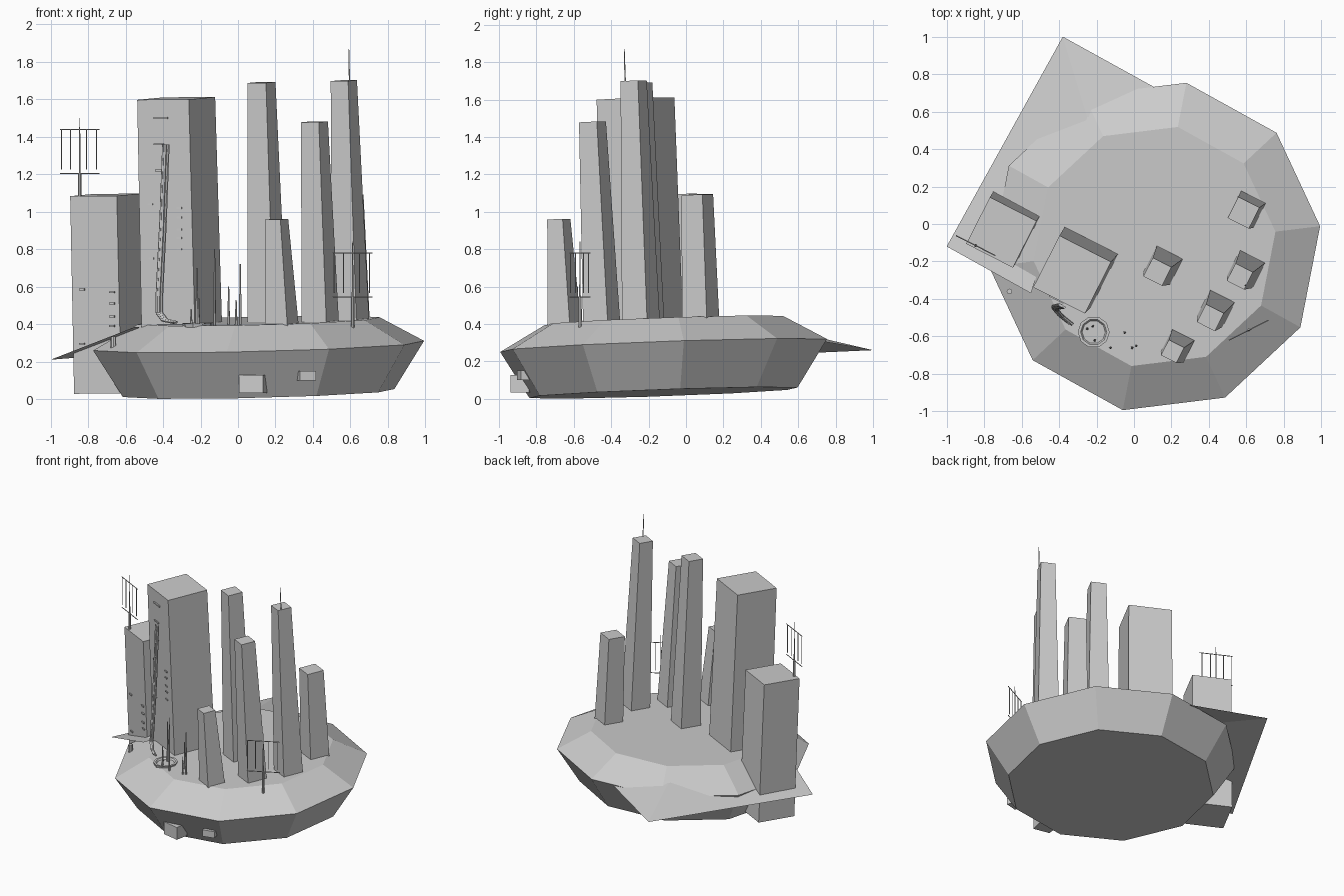
import bpy, bmesh, math
from mathutils import Vector

if "Cube" in bpy.data.objects:
    bpy.data.objects.remove(bpy.data.objects["Cube"])

TURN = math.radians(-27)           # buildings share one heading
C = (0.11, -0.12)                  # island centre
U = Vector((math.cos(TURN), math.sin(TURN), 0))


def tilt(x, y):
    # the whole island leans slightly
    return 0.025 * (x - C[0]) + 0.035 * (y - C[1])


def mesh(name, verts, faces):
    me = bpy.data.meshes.new(name)
    me.from_pydata([tuple(v) for v in verts], [], faces)
    me.update()
    ob = bpy.data.objects.new(name, me)
    bpy.context.collection.objects.link(ob)
    return ob


def loft(name, rings):
    # closed solid through rings of equal length
    n = len(rings[0])
    verts = [v for r in rings for v in r]
    faces = [tuple(range(n))[::-1], tuple(range(len(verts) - n, len(verts)))]
    for k in range(len(rings) - 1):
        for i in range(n):
            j = (i + 1) % n
            faces.append((k * n + i, k * n + j, (k + 1) * n + j, (k + 1) * n + i))
    return mesh(name, verts, faces)


def ring(cx, cy, r, z, n, start):
    pts = []
    for i in range(n):
        a = start + i * math.tau / n
        x, y = cx + r * math.cos(a), cy + r * math.sin(a)
        pts.append((x, y, z + tilt(x, y)))
    return pts


def tower(name, bottom, top):
    # bottom / top: x, y, half extent, z
    rings = []
    for x, y, h, z in (bottom, top):
        rings.append(ring(x, y, h / 1.345 * math.sqrt(2), z - tilt(x, y), 4, TURN - 3 * math.pi / 4))
    # keep the caps parallel to the island
    return loft(name, rings)


def rod(name, a, b, r, r2=None, n=6):
    a, b = Vector(a), Vector(b)
    q = (b - a).to_track_quat('Z', 'Y')
    rings = []
    for p, rad in ((a, r), (b, r if r2 is None else r2)):
        rings.append([p + q @ Vector((rad * math.cos(i * math.tau / n), rad * math.sin(i * math.tau / n), 0))
                      for i in range(n)])
    return loft(name, rings)


def box(name, c, s, angle):
    pts = []
    for dz in (-1, 1):
        layer = []
        for dx, dy in ((-1, -1), (1, -1), (1, 1), (-1, 1)):
            x, y = dx * s[0] / 2, dy * s[1] / 2
            layer.append((c[0] + x * math.cos(angle) - y * math.sin(angle),
                          c[1] + x * math.sin(angle) + y * math.cos(angle), c[2] + dz * s[2] / 2))
        pts.append(layer)
    return loft(name, pts)


# island: ten-sided body, widest in the middle
start = math.radians(7)
loft("island", [ring(*C, r, z, 10, start) for r, z in ((0.73, 0.032), (0.89, 0.285), (0.65, 0.418))])

# folded sheet sticking out at the back left
mesh("side_sheet",
     [(-1, -0.12, 0.21), (-0.55, -0.37, 0.385), (-0.25, 0.57, 0.36), (-0.38, 1.0, 0.26), (0.2, 0.68, 0.315)],
     [(0, 1, 2), (0, 2, 3), (3, 2, 4)])

# two wide buildings
tower("left_block", (-0.685, -0.01, 0.19, 0.035), (-0.708, -0.045, 0.188, 1.09))
tower("main_block", (-0.30, -0.23, 0.215, 0.38), (-0.33, -0.27, 0.208, 1.605))

# slim tapering towers
slim = [((0.157, -0.22, 0.105), (0.125, -0.255, 0.075, 1.69)),
        ((0.235, -0.65, 0.09), (0.206, -0.68, 0.062, 0.96)),
        ((0.44, -0.45, 0.1), (0.408, -0.50, 0.072, 1.48)),
        ((0.60, -0.24, 0.102), (0.565, -0.28, 0.07, 1.70)),
        ((0.605, 0.08, 0.1), (0.585, 0.06, 0.085, 1.09))]
for i, (b, t) in enumerate(slim):
    tower(f"slim_tower_{i + 1}", (*b, 0.38), t)
rod("tower_spire", (0.595, -0.325, 1.69), (0.592, -0.33, 1.87), 0.004, 0.002)


# rooftop style aerials: pole, two crossbars, hanging rods
def aerial(name, x, y, z0, zlow, zhigh, ztop, angle):
    d = Vector((math.cos(angle), math.sin(angle), 0))
    rod(name + "_mast", (x, y, z0), (x, y, zlow), 0.009)
    rod(name + "_pole", (x, y, zlow), (x, y, ztop), 0.005, 0.002)
    for z in (zlow, zhigh):
        a = Vector((x, y, z))
        rod(name + "_bar", a - d * 0.118, a + d * 0.118, 0.003)
    for k in (-0.11, -0.055, 0.04, 0.10):
        p = Vector((x, y, 0)) + d * k
        rod(name + "_rod", p + Vector((0, 0, zlow + 0.02)), p + Vector((0, 0, zhigh)), 0.003)


aerial("roof_aerial", -0.845, -0.115, 1.07, 1.205, 1.44, 1.5, TURN)
aerial("edge_aerial", 0.612, -0.567, 0.37, 0.545, 0.78, 0.84, -TURN)


# small ledges on the front walls: x, z, width
def ledges(name, tx, ty, half, z_mid, items):
    s = half / 1.345
    n = Vector((math.sin(TURN), -math.cos(TURN), 0))
    for x, z, w in items:
        cx, cy = tx - 0.025 * (z - z_mid), ty - 0.035 * (z - z_mid)
        base = Vector((cx, cy, z)) + n * s
        p = base + U * ((x - base.x) / U.x)
        box(name, p, (w, 0.02, 0.01), TURN)


ledges("main_ledge", -0.33, -0.27, 0.208, 1.6,
       [(-0.41, 1.5, 0.085), (-0.42, 1.36, 0.06), (-0.42, 1.22, 0.04), (-0.465, 1.04, 0.03), (-0.46, 0.75, 0.03)]
       + [(-0.31, z, 0.03) for z in (1.02, 0.97, 0.905, 0.86, 0.8)])
ledges("left_ledge", -0.708, -0.045, 0.19, 1.09,
       [(-0.83, 0.585, 0.03), (-0.83, 0.295, 0.03)]
       + [(-0.67, z, 0.03) for z in (0.57, 0.51, 0.44, 0.39)])

# chute down the main wall into a round basin
path = [(-0.385, -0.438, 1.36), (-0.40, -0.44, 0.95), (-0.42, -0.445, 0.55), (-0.42, -0.455, 0.46),
        (-0.39, -0.49, 0.42), (-0.34, -0.53, 0.41)]
for off in (-0.014, 0.014):
    o = U * off
    for a, b in zip(path, path[1:]):
        rod("chute_rail", Vector(a) + o, Vector(b) + o, 0.008)
for a, b in zip(path, path[1:]):
    rod("chute_bed", Vector(a), Vector(b), 0.01, n=4)
bx, by = -0.215, -0.577
loft("basin", [ring(bx, by, r, z, 10, 0) for r, z in
               ((0.075, 0.39), (0.085, 0.43), (0.07, 0.43), (0.062, 0.419))])

# thin posts around the basin: x, y, top
for x, y, z in ((-0.05, -0.58, 0.60), (-0.01, -0.66, 0.53), (0.012, -0.65, 0.72), (-0.125, -0.66, 0.80),
                (-0.22, -0.545, 0.70), (-0.25, -0.56, 0.48), (-0.21, -0.62, 0.54), (0.665, 0.10, 0.58)):
    rod("post", (x, y, 0.38), (x, y, z), 0.008, 0.003)

# boxes and peg on the island's sides
box("large_side_box", (0.08, -0.875, 0.08), (0.13, 0.10, 0.095), math.radians(-12))
box("small_side_box", (0.365, -0.86, 0.125), (0.09, 0.07, 0.05), math.radians(14))
rod("side_peg", (-0.665, -0.36, 0.27), (-0.665, -0.36, 0.335), 0.015, n=8)
